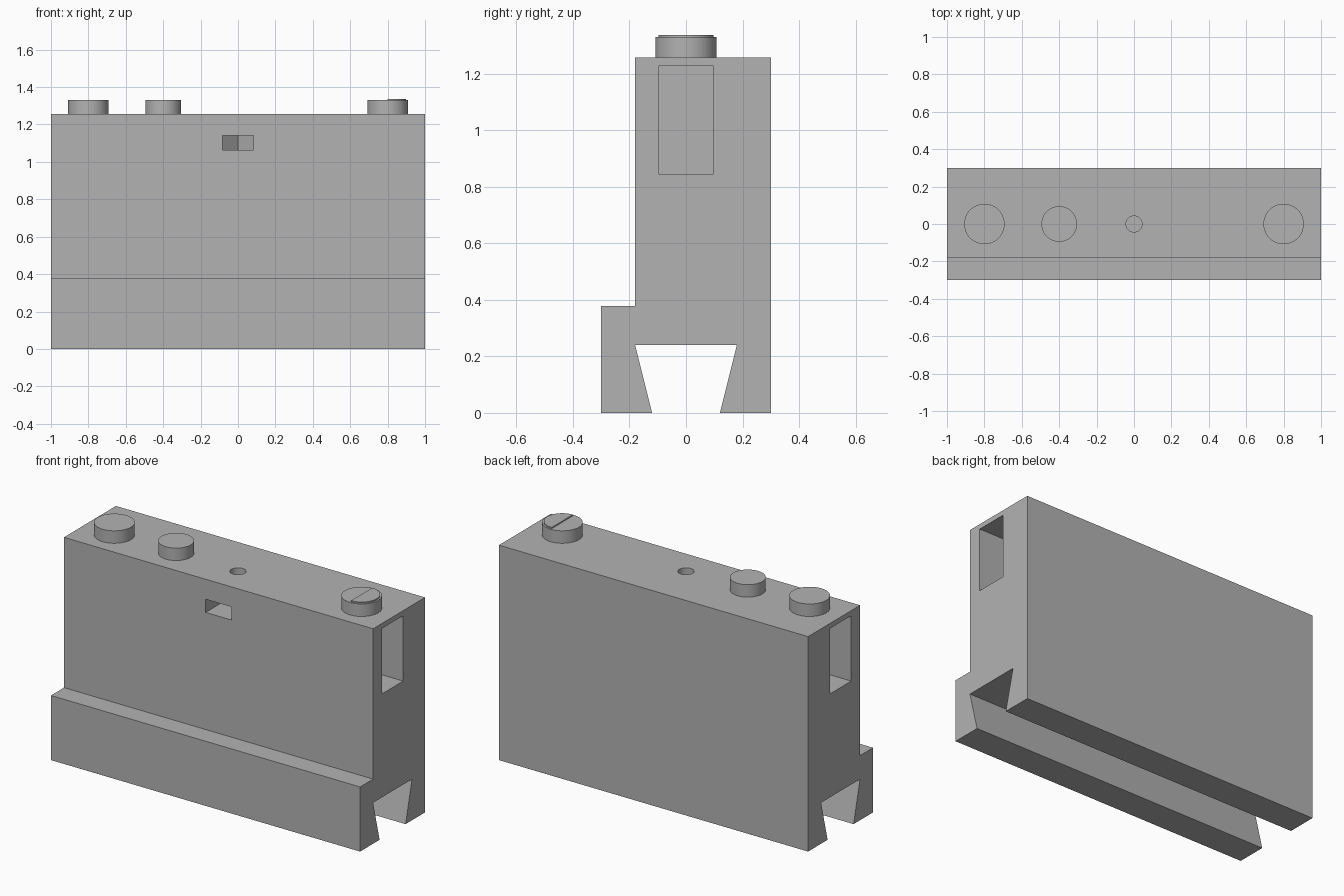
import bpy
import bmesh
import math

cube = bpy.data.objects.get("Cube")
if cube:
    bpy.data.objects.remove(cube, do_unlink=True)

grey = bpy.data.materials.new("mid_grey")
grey.use_nodes = True
grey.diffuse_color = (0.45, 0.45, 0.45, 1)
grey.node_tree.nodes["Principled BSDF"].inputs["Base Color"].default_value = (0.45, 0.45, 0.45, 1)


def prism(name, outline, place, offset):
    """Extrude a 2D outline; place maps (u, v) to a 3D point."""
    bm = bmesh.new()
    face = bm.faces.new([bm.verts.new(place(u, v)) for u, v in outline])
    grown = bmesh.ops.extrude_face_region(bm, geom=[face])
    verts = [g for g in grown["geom"] if isinstance(g, bmesh.types.BMVert)]
    bmesh.ops.translate(bm, verts=verts, vec=offset)
    bmesh.ops.recalc_face_normals(bm, faces=bm.faces)
    mesh = bpy.data.meshes.new(name)
    bm.to_mesh(mesh)
    bm.free()
    mesh.materials.append(grey)
    obj = bpy.data.objects.new(name, mesh)
    bpy.context.collection.objects.link(obj)
    return obj


def select(obj):
    bpy.ops.object.select_all(action='DESELECT')
    obj.select_set(True)
    bpy.context.view_layer.objects.active = obj


def disc(name, x, radius, bottom, top, turn=math.tau):
    """Upright round prism, or a segment of one on its +x side."""
    count = 48
    full = turn == math.tau
    steps = count if full else count + 1
    outline = [(x + radius * math.cos(turn * (i / count - 0.5)),
                radius * math.sin(turn * (i / count - 0.5))) for i in range(steps)]
    obj = prism(name, outline, lambda u, v: (u, v, bottom), (0, 0, top - bottom))
    select(obj)
    bpy.ops.object.shade_smooth_by_angle(angle=math.radians(30))
    return obj


# Body: stepped profile with a dovetail channel underneath
profile = [(-0.3, 0), (-0.12, 0), (-0.18, 0.24), (0.18, 0.24), (0.12, 0), (0.3, 0),
           (0.3, 1.257), (-0.18, 1.257), (-0.18, 0.378), (-0.3, 0.378)]
body = prism("body", profile, lambda u, v: (-1, u, v), (2, 0, 0))

# Pockets in both ends
port = [(-0.098, 0.845), (0.098, 0.845), (0.098, 1.227), (-0.098, 1.227)]
cutters = [prism("end_pocket_cutter", port, lambda u, v, s=s: (s * 1.1, u, v), (-s * 0.4, 0, 0))
           for s in (-1, 1)]

# Front window ending in a V, and the small top hole
window = [(-0.083, -0.25), (0.083, -0.25), (0.083, -0.03), (0, 0.05), (-0.083, -0.03)]
cutters.append(prism("window_cutter", window, lambda u, v: (u, v, 1.063), (0, 0, 0.077)))
cutters.append(disc("top_hole_cutter", 0, 0.043, 1.16, 1.3))

for cutter in cutters:
    cutter.hide_render = True
    mod = body.modifiers.new("cut", 'BOOLEAN')
    mod.operation = 'DIFFERENCE'
    mod.solver = 'EXACT'
    mod.object = cutter
    select(body)
    bpy.ops.object.modifier_apply(modifier=mod.name)
    bpy.data.objects.remove(cutter, do_unlink=True)
select(body)
bpy.ops.object.shade_smooth_by_angle(angle=math.radians(30))

# Round buttons along the top
for name, x, radius in (("right_knob", -0.8, 0.108), ("right_button", -0.4, 0.095),
                        ("left_knob", 0.8, 0.108)):
    disc(name, x, radius, 1.25, 1.33)

# Raised half disc on the left knob
disc("left_knob_half_plate", 0.8, 0.098, 1.328, 1.337, math.pi)
